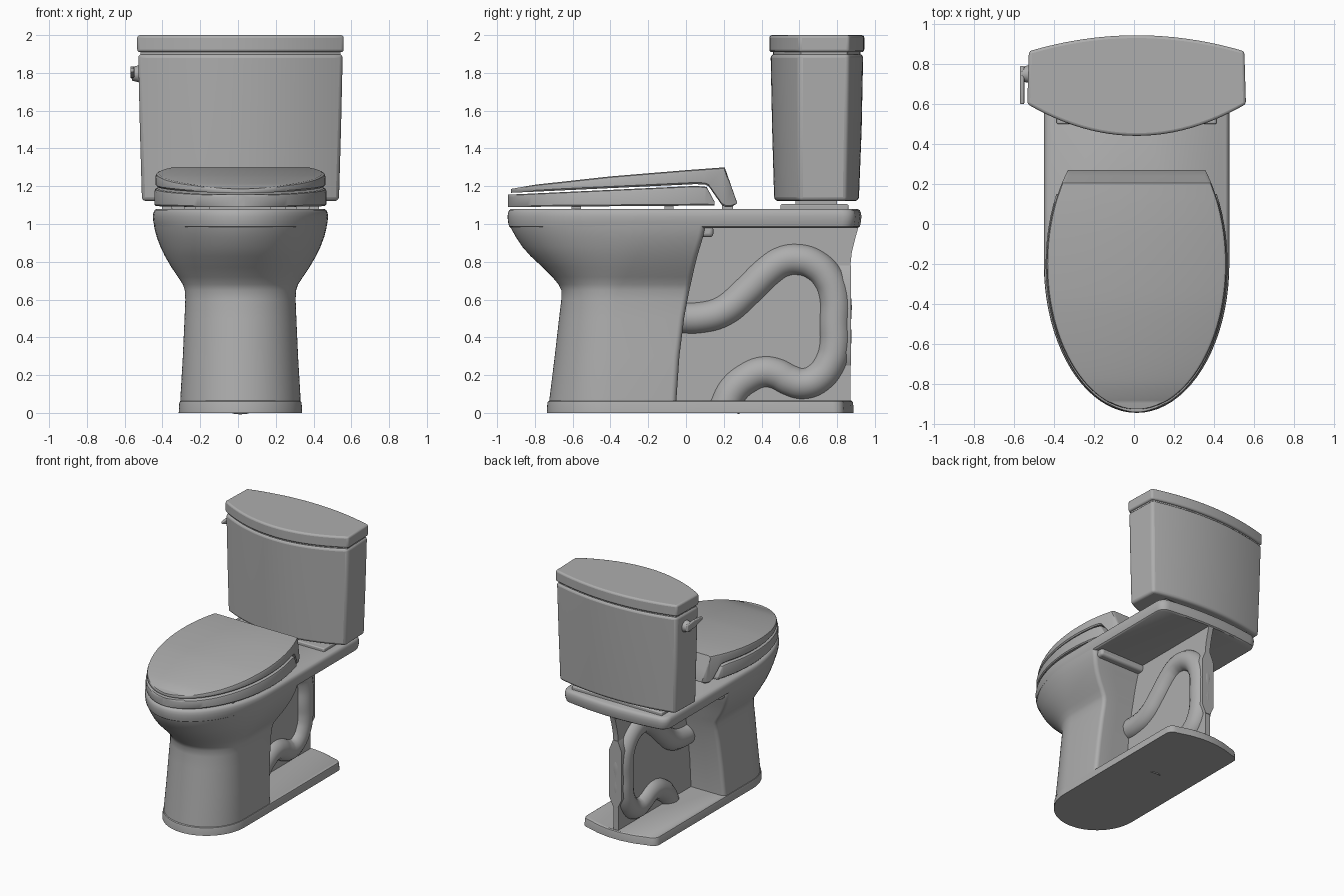
import bpy, bmesh, math

if "Cube" in bpy.data.objects:
    bpy.data.objects.remove(bpy.data.objects["Cube"])

CX = 0.013  # shared centre line; the lever sticks out on the left
mat = bpy.data.materials.new("grey ceramic")
mat.diffuse_color = (0.42, 0.42, 0.42, 1)
mat.use_nodes = True
mat.node_tree.nodes["Principled BSDF"].inputs["Base Color"].default_value = mat.diffuse_color


def finish(name, bm, bevel=0, angle=35):
    """Turn a bmesh into a smooth shaded, optionally bevelled object."""
    bmesh.ops.recalc_face_normals(bm, faces=bm.faces)
    me = bpy.data.meshes.new(name)
    bm.to_mesh(me)
    bm.free()
    ob = bpy.data.objects.new(name, me)
    bpy.context.collection.objects.link(ob)
    me.materials.append(mat)
    ob.location.x = CX
    bpy.ops.object.select_all(action='DESELECT')
    ob.select_set(True)
    bpy.context.view_layer.objects.active = ob
    bpy.ops.object.shade_smooth_by_angle(angle=math.radians(angle))
    if bevel:
        m = ob.modifiers.new("soft edges", 'BEVEL')
        m.width, m.segments, m.limit_method = bevel, 3, 'ANGLE'
        m.angle_limit = math.radians(35)
    return ob


def loft(name, rings, bevel=0, angle=35):
    """Skin closed rings of equal length and cap both ends."""
    bm = bmesh.new()
    rows = [[bm.verts.new(p) for p in r] for r in rings]
    n = len(rows[0])
    for a, b in zip(rows, rows[1:]):
        for i in range(n):
            j = (i + 1) % n
            bm.faces.new((a[i], a[j], b[j], b[i]))
    bm.faces.new(rows[0][::-1])
    bm.faces.new(rows[-1])
    return finish(name, bm, bevel, angle)


def d_ring(z, hw, front, mid, rear, r, bulge=0.0):
    """Half-ellipse nose, straight sides, rounded and slightly bowed rear."""
    pts = [(-hw * math.cos(math.pi * i / 40), mid - (mid - front) * math.sin(math.pi * i / 40))
           for i in range(41)]
    corner = [(hw - r + r * math.cos(t * math.pi / 10), rear - bulge - r + r * math.sin(t * math.pi / 10))
              for t in range(6)]
    back = [((hw - r) * s, rear - bulge * s * s) for s in (0.6, 0.2, -0.2, -0.6)]
    pts += corner + back + [(-x, y) for x, y in reversed(corner)]
    return [(x, y, z) for x, y in pts]


def tank_ring(z, hw, f, fs, bs, b):
    """Tank plan: bowed front and back joined by short straight sides."""
    ts = [-1 + i / 12 for i in range(25)]
    front = [(hw * t, f + (fs - f) * t * t, z) for t in ts]
    back = [(-(hw - 0.008) * t, b + (bs - b) * t * t, z) for t in ts]
    return front + back


def interp(table, y):
    for (a, za), (b, zb) in zip(table, table[1:]):
        if y <= b:
            return za + (zb - za) * max(0, (y - a) / (b - a))
    return table[-1][1]


def oval_slab(name, hw, length, end, top, bottom, edge):
    """Oval cover whose top and bottom heights follow side profiles."""
    front = -0.2 - length
    ys = [front + (0.1 - front) * (1 - math.cos(math.pi / 2 * i / 32)) for i in range(33)]
    ys[0] += 0.0008
    ys = sorted(ys + [y for y, _ in top + bottom if 0.1 < y < end] + [end])
    rings = []
    for y in ys:
        w = hw * math.sqrt(max(0.0002, 1 - ((y + 0.2) / length) ** 2))
        zt, zb = interp(top, y), interp(bottom, y)
        e = min(edge, w * 0.4, (zt - zb) * 0.4)
        half = [(w - e * 0.5, zb), (w, zb + e * 0.5), (w, zt - e), (w - e * 0.3, zt - e * 0.3), (w - e, zt)]
        rings.append([(x, y, z) for x, z in half] + [(-x, y, z) for x, z in reversed(half)])
    return loft(name, rings)


def prism(name, pts, axis, lo, hi, bevel=0):
    """Extrude an outline along x (outline is y,z) or y (outline is x,z)."""
    def place(p, d):
        return (d, p[0], p[1]) if axis == 'x' else (p[0], d, p[1])
    return loft(name, [[place(p, d) for p in pts] for d in (lo, hi)], bevel)


def box(name, x0, x1, y0, y1, z0, z1, bevel=0):
    return prism(name, [(y0, z0), (y1, z0), (y1, z1), (y0, z1)], 'x', x0, x1, bevel)


# Bowl and pedestal: height, half width, nose y, widest y, rear y
bowl = [(0.03, .318, -.728, -.40, -.05), (0.08, .318, -.722, -.40, -.05), (0.3, .305, -.695, -.39, -.035),
        (0.5, .296, -.672, -.38, -.01), (0.6, .292, -.660, -.37, .008), (0.65, .295, -.660, -.36, .018),
        (0.68, .305, -.675, -.34, .025), (0.72, .331, -.708, -.32, .034), (0.77, .365, -.758, -.29, .045),
        (0.83, .400, -.823, -.26, .06), (0.88, .424, -.867, -.23, .075), (0.93, .443, -.900, -.21, .09),
        (0.98, .456, -.928, -.20, .10), (1.02, .460, -.940, -.20, .10)]
loft("bowl_pedestal", [d_ring(z, h, f, m, r, 0.03) for z, h, f, m, r in bowl])
box("bowl_ledge", -0.42, 0.42, 0.0, 0.145, 0.93, 0.99, 0.02)

# Rim and rear deck in one slab
loft("rim_deck", [d_ring(z, .464 - i, -.945 + i, -.2, .93 - i, .07, .03) for z, i in
                  ((.98, .018), (.988, .008), (1.01, .003), (1.04, 0), (1.06, .003), (1.073, .009), (1.08, .02))])

# Foot plate
loft("foot_plate", [d_ring(z, .327 - i, -.737 + i, -.40, .89 - i, .06, .05) for z, i in
                    ((0, 0), (.05, .003), (.06, .006), (.066, .014))])

# Centre web behind the pedestal, with a widened rear strip
prism("centre_web", [(-.08, .05), (.87, .05), (.87, .78), (.878, .85), (.895, .92), (.915, .99), (-.08, .99)],
      'x', -0.022, 0.022)
strip = [(.022, .25), (.055, .32), (.055, .70), (.022, .78)]
prism("rear_strip", strip + [(-x, z) for x, z in reversed(strip)], 'y', .78, .874)

# Trapway pipe
path = [(-.06, .505), (.08, .505), (.20, .54), (.32, .64), (.44, .755), (.51, .80), (.59, .812), (.68, .785),
        (.755, .71), (.789, .61), (.789, .47), (.789, .36), (.765, .27), (.70, .185), (.62, .155), (.55, .172),
        (.48, .207), (.41, .217), (.33, .187), (.25, .12), (.205, .03)]
cu = bpy.data.curves.new("pipe_path", 'CURVE')
cu.dimensions, cu.bevel_depth, cu.bevel_resolution, cu.resolution_u = '3D', 0.085, 6, 5
cu.use_fill_caps = True
sp = cu.splines.new('BEZIER')
sp.bezier_points.add(len(path) - 1)
for p, (y, z) in zip(sp.bezier_points, path):
    p.co = (0, y, z)
    p.handle_left_type = p.handle_right_type = 'AUTO'
pipe = bpy.data.objects.new("trapway_pipe", cu)
pipe.location.x = CX
cu.materials.append(mat)
bpy.context.collection.objects.link(pipe)

# Seat, cover with hinge drop, and seat bumpers
oval_slab("seat", .455, .742, .15, [(-.95, 1.155), (.08, 1.203), (.11, 1.195), (.15, 1.12)],
          [(-.95, 1.09), (.15, 1.098)], .015)
oval_slab("seat_cover", .45, .727, .27,
          [(-.93, 1.185), (-.8, 1.208), (-.4, 1.252), (0, 1.285), (.205, 1.30), (.27, 1.115)],
          [(-.93, 1.165), (.09, 1.213), (.12, 1.20), (.19, 1.10), (.21, 1.09), (.24, 1.09), (.27, 1.108)], .018)
for side in (-1, 1):
    for y, x in ((-.58, .33), (-.09, .38)):
        box("seat_bumper", side * x - .035, side * x + .035, y - .025, y + .025, 1.07, 1.1)
    box("seat_hinge", side * .2 - .04, side * .2 + .04, .19, .25, 1.07, 1.11)

# Tank support pad and neck
box("tank_pad", -.40, .40, .50, .86, 1.07, 1.105, .008)
box("tank_neck", -.2, .2, .58, .80, 1.09, 1.14)

# Tank body and lid
loft("tank", [tank_ring(1.122, .522, .467, .60, .85, .915), tank_ring(1.5, .533, .456, .60, .856, .93),
              tank_ring(1.9, .542, .448, .60, .862, .938)], .02)
loft("tank_seam", [tank_ring(z, .53, .46, .61, .852, .925) for z in (1.89, 1.92)])
loft("tank_lid", [tank_ring(z, .547, .441, .60, .864, .944) for z in (1.91, 2.0)], .014)

# Flush lever: round boss with a tapered arm
bm = bmesh.new()
bmesh.ops.create_cone(bm, cap_ends=True, segments=28, radius1=.048, radius2=.036, depth=.05)
for v in bm.verts:
    v.co = (-.55 - v.co.z, .75 + v.co.x, 1.795 + v.co.y)
finish("lever_boss", bm, .004)
prism("lever_arm", [(.60, 1.805), (.60, 1.825), (.70, 1.835), (.79, 1.825), (.79, 1.77), (.70, 1.775)],
      'x', -.583, -.562, .006)
